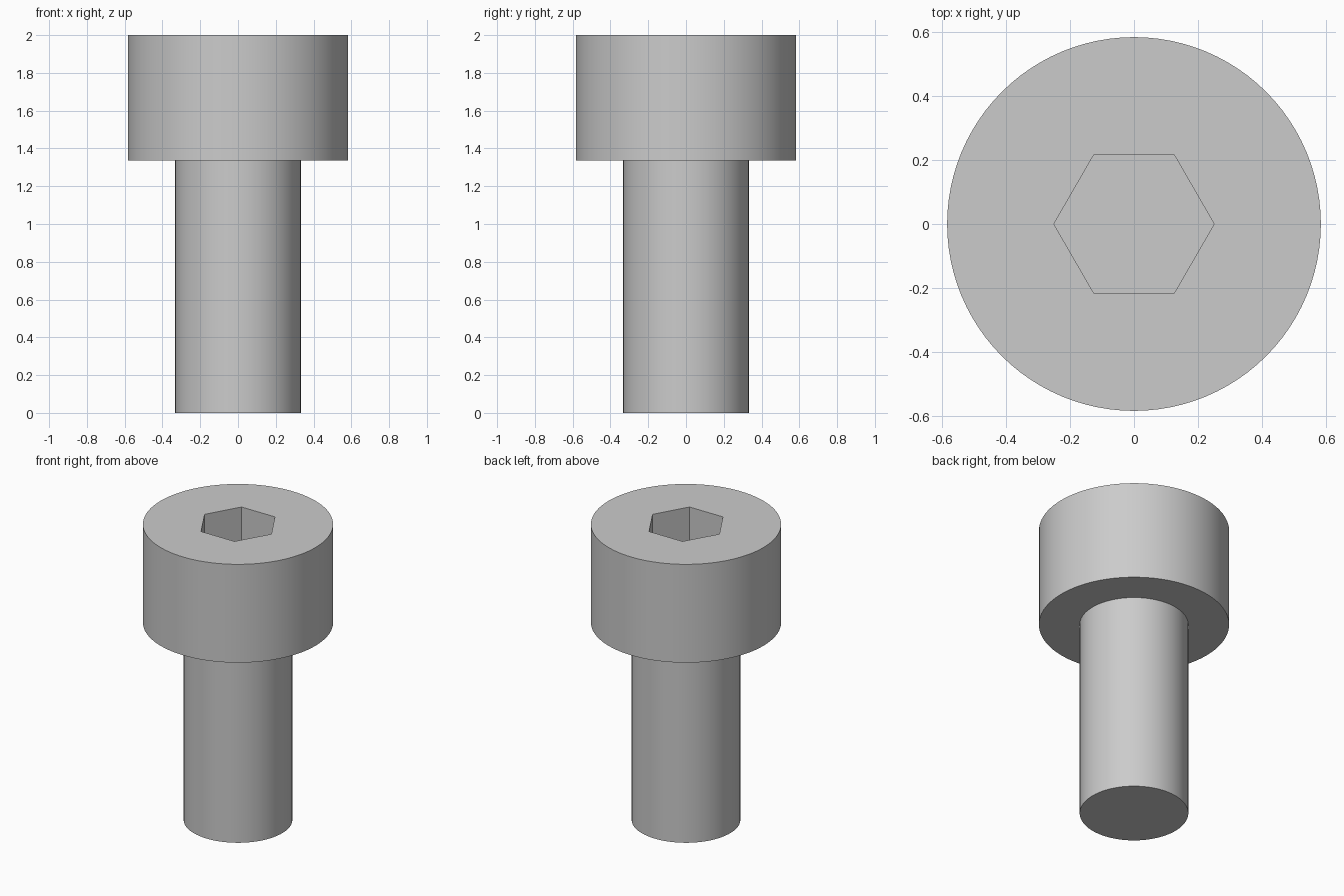
import bpy, bmesh
from math import cos, sin, tau, radians

cube = bpy.data.objects.get("Cube")
if cube:
    bpy.data.objects.remove(cube, do_unlink=True)

SEGMENTS = 96
SHANK_R, HEAD_R, SOCKET_R = 0.333, 0.583, 0.25
HEAD_Z, TOP_Z, SOCKET_Z = 1.335, 2.0, 1.667

steel = bpy.data.materials.new("grey steel")
steel.use_nodes = True
grey = (0.6, 0.6, 0.6, 1)
steel.diffuse_color = grey
steel.node_tree.nodes["Principled BSDF"].inputs["Base Color"].default_value = grey


def ring(bm, radius, z, count):
    """Closed loop of vertices and edges."""
    verts = [bm.verts.new((radius * cos(tau * i / count), radius * sin(tau * i / count), z))
             for i in range(count)]
    edges = [bm.edges.new((verts[i - 1], verts[i])) for i in range(count)]
    return verts, edges


def wall(bm, low, high):
    """Quads between two rings of equal count."""
    for i in range(len(low)):
        bm.faces.new((low[i - 1], low[i], high[i], high[i - 1]))


def finish(bm, name):
    bmesh.ops.recalc_face_normals(bm, faces=bm.faces)
    mesh = bpy.data.meshes.new(name)
    bm.to_mesh(mesh)
    bm.free()
    obj = bpy.data.objects.new(name, mesh)
    bpy.context.collection.objects.link(obj)
    mesh.materials.append(steel)
    bpy.ops.object.select_all(action="DESELECT")
    obj.select_set(True)
    bpy.context.view_layer.objects.active = obj
    bpy.ops.object.shade_smooth_by_angle(angle=radians(30))


bm = bmesh.new()

# Shank with flat end
shank_low, _ = ring(bm, SHANK_R, 0, SEGMENTS)
shank_high, _ = ring(bm, SHANK_R, HEAD_Z, SEGMENTS)
bm.faces.new(shank_low)
wall(bm, shank_low, shank_high)

# Cylindrical head with flat underside
head_low, _ = ring(bm, HEAD_R, HEAD_Z, SEGMENTS)
head_high, head_rim = ring(bm, HEAD_R, TOP_Z, SEGMENTS)
wall(bm, shank_high, head_low)
wall(bm, head_low, head_high)

# Hexagonal socket sunk into the top
hex_high, hex_rim = ring(bm, SOCKET_R, TOP_Z, 6)
hex_low, _ = ring(bm, SOCKET_R, SOCKET_Z, 6)
wall(bm, hex_low, hex_high)
bm.faces.new(hex_low)

# Flat top around the socket
bmesh.ops.triangle_fill(bm, edges=head_rim + hex_rim, use_beauty=True, normal=(0, 0, 1))

finish(bm, "socket_head_bolt")
